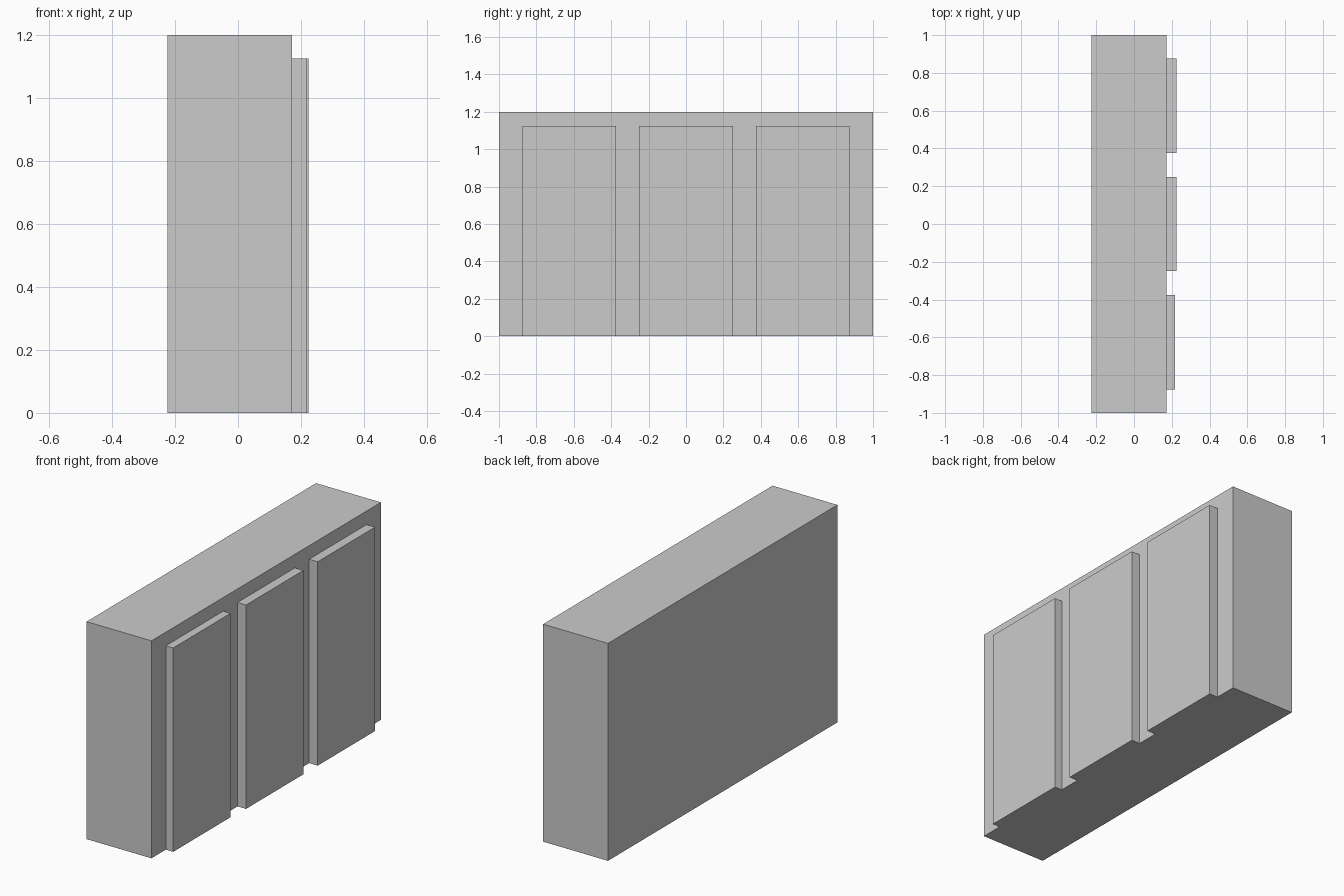
import bpy

if "Cube" in bpy.data.objects:
    bpy.data.objects.remove(bpy.data.objects["Cube"])


def box(name, x, y, z):
    """Add a box spanning the given (min, max) ranges."""
    spans = (x, y, z)
    bpy.ops.mesh.primitive_cube_add(size=1, location=[(a + b) / 2 for a, b in spans])
    ob = bpy.context.object
    ob.name = name
    ob.scale = [b - a for a, b in spans]
    bpy.ops.object.transform_apply(location=False, rotation=False, scale=True)
    return ob


BACK, FACE = -0.224, 0.172

# Main block
box("body", (BACK, FACE), (-1, 1), (0, 1.2))

# Three raised door panels on the +x face, the first slightly thinner
for i, front in enumerate((0.217, 0.224, 0.224)):
    y = (i - 1) * 0.625
    box(f"door_panel_{i + 1}", (FACE, front), (y - 0.25, y + 0.25), (0, 1.125))
